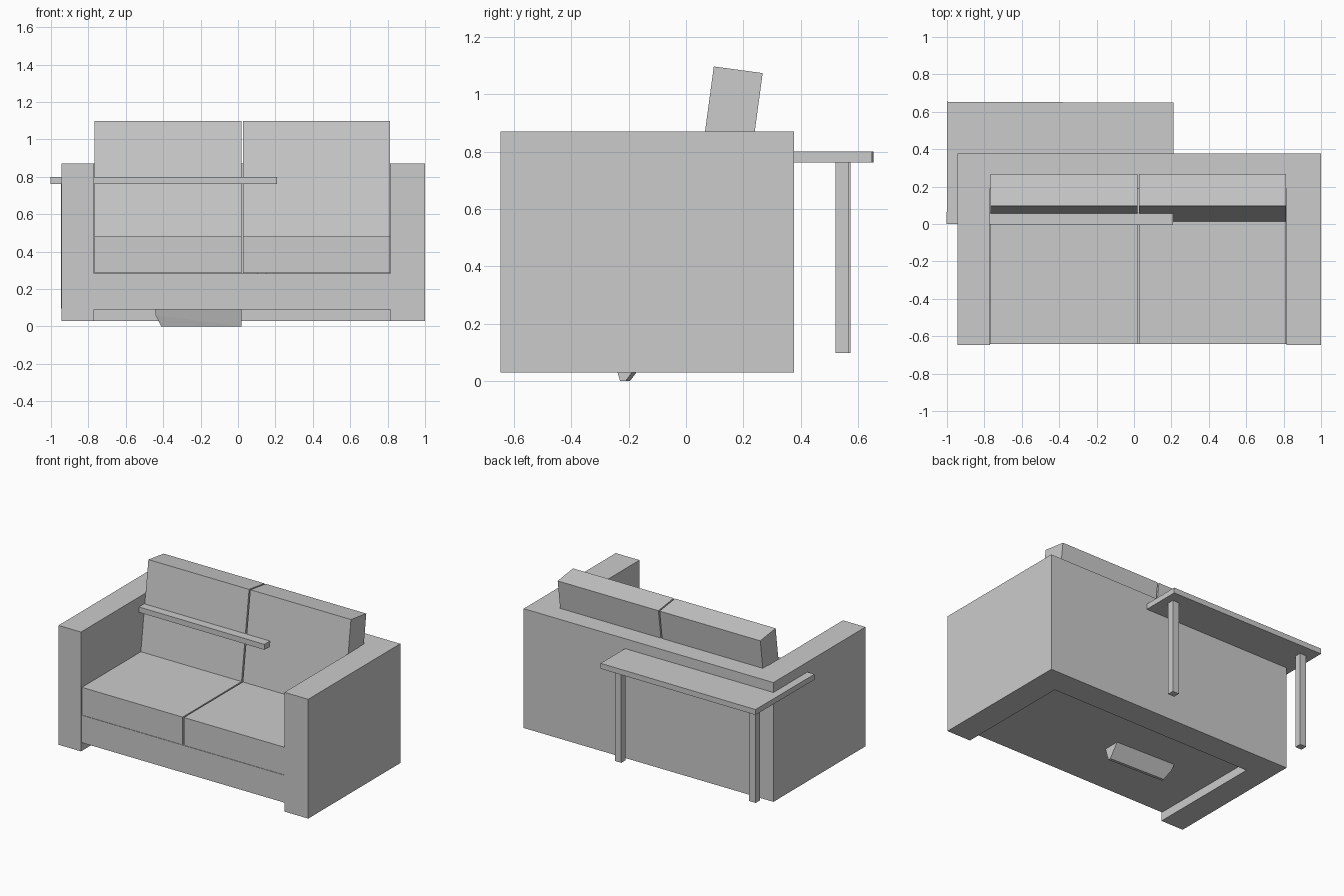
import bpy
import bmesh
from math import radians
from mathutils import Matrix, Vector

cube = bpy.data.objects.get("Cube")
if cube:
    bpy.data.objects.remove(cube, do_unlink=True)

grey = bpy.data.materials.new("plain_grey")
grey.use_nodes = True
colour = (0.6, 0.6, 0.6, 1)
grey.diffuse_color = colour
grey.node_tree.nodes["Principled BSDF"].inputs["Base Color"].default_value = colour


def finish(name, bm):
    bmesh.ops.recalc_face_normals(bm, faces=bm.faces)
    mesh = bpy.data.meshes.new(name)
    bm.to_mesh(mesh)
    bm.free()
    mesh.materials.append(grey)
    obj = bpy.data.objects.new(name, mesh)
    bpy.context.collection.objects.link(obj)
    return obj


def box(name, x, y, z, turn=None):
    """Box spanning the given ranges, optionally transformed by a matrix."""
    bm = bmesh.new()
    bmesh.ops.create_cube(bm, size=1)
    for v in bm.verts:
        v.co = [r[0] if c < 0 else r[1] for c, r in zip(v.co, (x, y, z))]
    if turn:
        bm.transform(turn)
    return finish(name, bm)


def prism(name, profile, depth):
    """Floor-plan outline extruded upwards between two heights."""
    bm = bmesh.new()
    face = bm.faces.new([bm.verts.new((x, y, depth[0])) for x, y in profile])
    top = bmesh.ops.extrude_face_region(bm, geom=[face])["geom"]
    for v in top:
        if isinstance(v, bmesh.types.BMVert):
            v.co.z = depth[1]
    return finish(name, bm)


# Sofa shell: both arms and the back as one U-shaped body
inner_r, inner_l = -0.77, 0.815
front, back, back_front = -0.647, 0.377, 0.19
prism("arms_and_back", [
    (-0.945, front), (inner_r, front), (inner_r, back_front),
    (inner_l, back_front), (inner_l, front), (1.0, front),
    (1.0, back), (-0.945, back)], (0.03, 0.87))

# Seat base, raised off the floor
box("seat_base", (inner_r, inner_l), (-0.642, back_front), (0.09, 0.283))

# Seat cushions and reclined back cushions
lean = Matrix.Translation((0, 0.097, 1.097)) @ Matrix.Rotation(radians(-7.7), 4, "X")
for side, span in (("right", (-0.766, 0.018)), ("left", (0.028, 0.812))):
    box(side + "_seat_cushion", span, (-0.642, back_front), (0.285, 0.48))
    box(side + "_back_cushion", span, (0, 0.172), (-0.63, 0), lean)

# Console table pushed into the back of the sofa, turned very slightly
turn = (Matrix.Translation((-0.395, 0.324, 0))
        @ Matrix.Rotation(radians(-0.25), 4, "Z"))
box("table_top", (-0.605, 0.605), (-0.327, 0.327), (0.762, 0.8), turn)
for sx, lr in ((-1, "right"), (1, "left")):
    for sy, fb in ((-1, "front"), (1, "back")):
        box(f"table_{fb}_{lr}_leg", sorted((sx * 0.5, sx * 0.55)),
            sorted((sy * 0.2, sy * 0.247)), (0.097, 0.762), turn)

# Wedge-shaped foot under the seat
bm = bmesh.new()
for left_end in ((0.02, -0.26, 0.1), (0.02, -0.135, 0.1),
                 (0.02, -0.21, 0), (0.02, -0.23, 0)):
    a = Vector(left_end)
    bm.verts.new(a)
    bm.verts.new((-0.41 if a.z == 0 else -0.44, a.y + 0.015, a.z))
    if a.z > 0:
        bm.verts.new((-0.44, a.y * 0.67 - 0.06, 0.06))
bmesh.ops.convex_hull(bm, input=bm.verts)
bmesh.ops.dissolve_limit(bm, angle_limit=radians(2), verts=bm.verts, edges=bm.edges)
finish("foot", bm)
